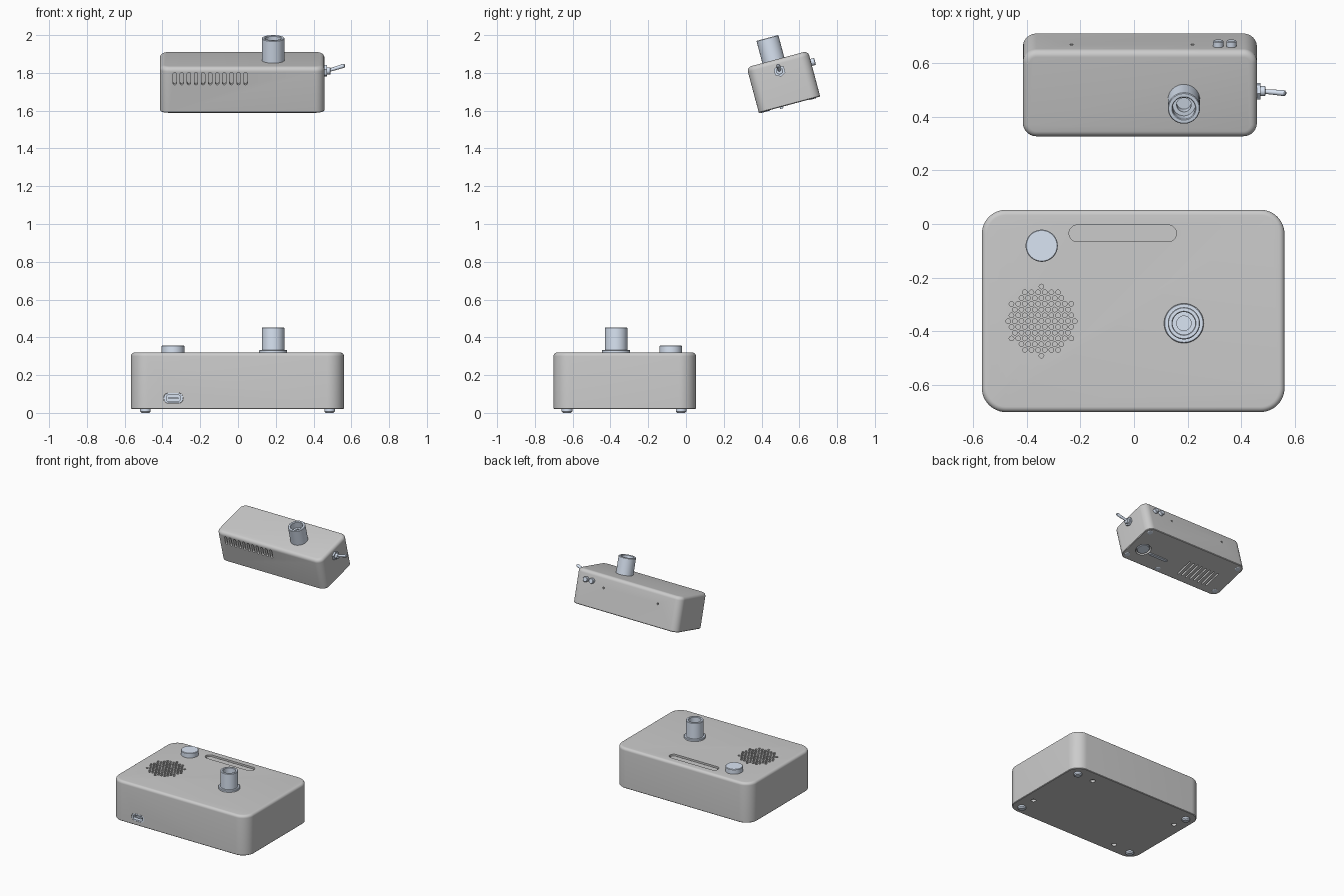
import bpy, bmesh, math
from mathutils import Matrix, Vector

if "Cube" in bpy.data.objects:
    bpy.data.objects.remove(bpy.data.objects["Cube"])

PI = math.pi
def T(x, y, z): return Matrix.Translation((x, y, z))
def R(deg, axis): return Matrix.Rotation(math.radians(deg), 4, axis)
FRONT, BACK, RIGHT, UNDER = R(90, 'X'), R(-90, 'X'), R(90, 'Y'), R(180, 'X')

metal = bpy.data.materials.new("pale_metal")
metal.diffuse_color = (0.70, 0.78, 0.90, 1)
metal.use_nodes = True
metal.node_tree.nodes["Principled BSDF"].inputs["Base Color"].default_value = metal.diffuse_color

def loft(bm, rings, M):
    """Skin a stack of closed rings and cap both ends."""
    vs = [[bm.verts.new(M @ Vector(p)) for p in ring] for ring in rings]
    n = len(vs[0])
    for a, b in zip(vs, vs[1:]):
        for i in range(n):
            bm.faces.new((a[i], a[(i + 1) % n], b[(i + 1) % n], b[i]))
    bm.faces.new(vs[0][::-1])
    bm.faces.new(vs[-1])

def rrect(w, d, r, z, seg):
    pts = []
    for k, (sx, sy) in enumerate(((1, 1), (-1, 1), (-1, -1), (1, -1))):
        for i in range(seg + 1):
            a = (k + i / seg) * PI / 2
            pts.append((sx * (w / 2 - r) + r * math.cos(a), sy * (d / 2 - r) + r * math.sin(a), z))
    return pts

def add_box(bm, M, w, d, r, z0, z1, top=0, bot=0, seg=8):
    """Rounded-corner block; top = fillet radius, bot = bottom chamfer."""
    rings = [rrect(w - 2 * bot, d - 2 * bot, r - bot, z0, seg)]
    if bot:
        rings.append(rrect(w, d, r, z0 + bot, seg))
    if top:
        for i in range(7):
            a = i / 6 * PI / 2
            ins = top * (1 - math.cos(a))
            rings.append(rrect(w - 2 * ins, d - 2 * ins, r - ins, z1 - top + top * math.sin(a), seg))
    else:
        rings.append(rrect(w, d, r, z1, seg))
    loft(bm, rings, M)

def add_turn(bm, M, profile, seg=40):
    """Turned solid from (radius, z) pairs, capped at both ends."""
    loft(bm, [[(r * math.cos(2 * PI * i / seg), r * math.sin(2 * PI * i / seg), z)
               for i in range(seg)] for r, z in profile], M)

def finish(name, bm, mat=None):
    bmesh.ops.recalc_face_normals(bm, faces=bm.faces)
    me = bpy.data.meshes.new(name)
    bm.to_mesh(me)
    bm.free()
    ob = bpy.data.objects.new(name, me)
    bpy.context.collection.objects.link(ob)
    if mat:
        me.materials.append(mat)
    return ob

def turned(name, M, profile, seg=40):
    bm = bmesh.new()
    add_turn(bm, M, profile, seg)
    return finish(name, bm, metal)

def cut(ob, bm):
    cutter = finish(ob.name + "_cutter", bm)
    cutter.hide_render = True
    m = ob.modifiers.new("cut", 'BOOLEAN')
    m.operation, m.object, m.solver = 'DIFFERENCE', cutter, 'EXACT'
    dg = bpy.context.evaluated_depsgraph_get()
    me = bpy.data.meshes.new_from_object(ob.evaluated_get(dg))
    ob.modifiers.clear()
    ob.data = me
    bpy.data.objects.remove(cutter)

def socket(name, M, h, flange=None):
    prof = [(0.06, -0.01), (0.06, h - 0.003), (0.057, h), (0.045, h), (0.042, h - 0.003),
            (0.042, h - 0.05), (0.027, h - 0.05), (0.027, h - 0.09)]
    if flange:
        prof = [(0.074, -0.01), (0.074, flange - 0.003), (0.071, flange), (0.06, flange)] + prof[1:]
    turned(name, M, prof, 48)

# ---- Base station ----
bm = bmesh.new()
add_box(bm, T(-0.003, -0.324, 0), 1.128, 0.754, 0.09, 0.02, 0.32, top=0.02, bot=0.004, seg=12)
base = finish("base_housing", bm)

bm = bmesh.new()
# speaker grille holes on a hexagonal grid
P = 0.0248
for j in range(-6, 7):
    for i in range(-7, 8):
        x, y = (i + 0.5 * (j % 2)) * P, j * P * 0.866
        if math.hypot(x, y) < 0.13:
            add_turn(bm, T(-0.345 + x, -0.362 + y, 0), [(0.0088, 0.30), (0.0088, 0.33)], 12)
# indicator recess, front port and base screw holes
add_box(bm, T(-0.042, -0.035, 0), 0.40, 0.062, 0.0309, 0.306, 0.34)
add_box(bm, T(-0.342, -0.70, 0.078) @ FRONT, 0.105, 0.055, 0.027, -0.04, 0.02)
for x, y in ((0.48, -0.51), (-0.48, -0.14), (0.34, -0.04), (-0.34, -0.62)):
    add_turn(bm, T(x, y, 0), [(0.018, 0.0), (0.018, 0.04)], 20)
cut(base, bm)

socket("base_socket", T(0.186, -0.37, 0.32), 0.132, 0.014)
turned("volume_knob", T(-0.344, -0.081, 0.32), [(0.06, -0.005), (0.06, 0.033), (0.057, 0.036)], 48)

# indicator window rim
bm = bmesh.new()
add_box(bm, T(-0.042, -0.035, 0), 0.384, 0.046, 0.0229, 0.30, 0.311)
finish("indicator_window", bm)

# front port shell with tongue
PORT = T(-0.342, -0.70, 0.078) @ FRONT
bm = bmesh.new()
add_box(bm, PORT, 0.103, 0.053, 0.026, -0.041, 0.001)
port = finish("port_shell", bm, metal)
bm = bmesh.new()
add_box(bm, PORT, 0.074, 0.034, 0.012, -0.03, 0.02)
cut(port, bm)
bm = bmesh.new()
add_box(bm, PORT, 0.055, 0.010, 0.003, -0.035, -0.006, seg=3)
finish("port_tongue", bm, metal)

for i, (x, y) in enumerate([(x, y) for x in (-0.49, 0.485) for y in (-0.63, -0.026)]):
    turned(f"rubber_foot_{i}", T(x, y, 0), [(0.021, 0), (0.028, 0.008), (0.028, 0.025)], 28)

# ---- Tilted upper unit ----
U = T(0.022, 0.516, 1.752) @ R(15, 'X')
bm = bmesh.new()
add_box(bm, U, 0.872, 0.336, 0.05, -0.125, 0.125, top=0.025, bot=0.004, seg=10)
upper = finish("upper_housing", bm)

bm = bmesh.new()
for i in range(11):      # front vents
    add_box(bm, U @ T(-0.357 + i * 0.0375, -0.168, 0.063) @ FRONT, 0.018, 0.068, 0.0089, -0.03, 0.02, seg=5)
for i in range(8):       # underside vents
    add_box(bm, U @ T(-0.05 - i * 0.036, -0.045, -0.125) @ UNDER, 0.012, 0.14, 0.0059, -0.03, 0.02, seg=4)
for x in (-0.255, 0.196):  # small rear holes
    add_turn(bm, U @ T(x, 0.168, 0.036) @ BACK, [(0.007, -0.03), (0.007, 0.02)], 16)
add_turn(bm, U @ T(0.325, -0.035, -0.125) @ UNDER, [(0.055, -0.03), (0.055, 0.02)], 40)
cut(upper, bm)

socket("upper_socket", U @ T(0.164, -0.022, 0.125), 0.122)

# toggle switch on the right end
S = U @ T(0.436, -0.005, 0.062)
turned("toggle_nut", S @ RIGHT, [(0.032, -0.003), (0.032, 0.013)], 6)
turned("toggle_bushing", S @ RIGHT, [(0.019, -0.003), (0.019, 0.03), (0.014, 0.033)], 28)
turned("toggle_lever", S @ T(0.015, 0, 0) @ R(72, 'Y'),
       [(0.008, 0), (0.011, 0.088), (0.010, 0.094), (0.005, 0.098)], 20)

# rear push buttons
for i, x in enumerate((0.292, 0.341)):
    turned(f"rear_button_{i}", U @ T(x, 0.168, 0.062) @ BACK, [(0.019, -0.005), (0.019, 0.019), (0.016, 0.022)], 28)

# underside dial, slide bar and screws
turned("underside_dial", U @ T(0.325, -0.035, -0.125) @ UNDER,
       [(0.046, -0.031), (0.046, -0.006), (0.042, -0.002)], 40)
bm = bmesh.new()
add_box(bm, U @ T(0.185, -0.045, -0.125) @ UNDER, 0.16, 0.018, 0.0089, -0.005, 0.009, seg=5)
finish("slide_bar", bm, metal)
screws = [(x, y) for x in (-0.395, 0.395) for y in (-0.127, 0.127)] + [(0.11, -0.14)]
for i, (x, y) in enumerate(screws):
    turned(f"underside_screw_{i}", U @ T(x, y, -0.125) @ UNDER, [(0.019, -0.005), (0.019, 0.001), (0.016, 0.003)], 24)

# smooth shading with sharp edges kept
bpy.ops.object.select_all(action='SELECT')
bpy.context.view_layer.objects.active = base
bpy.ops.object.shade_smooth_by_angle(angle=math.radians(30))
